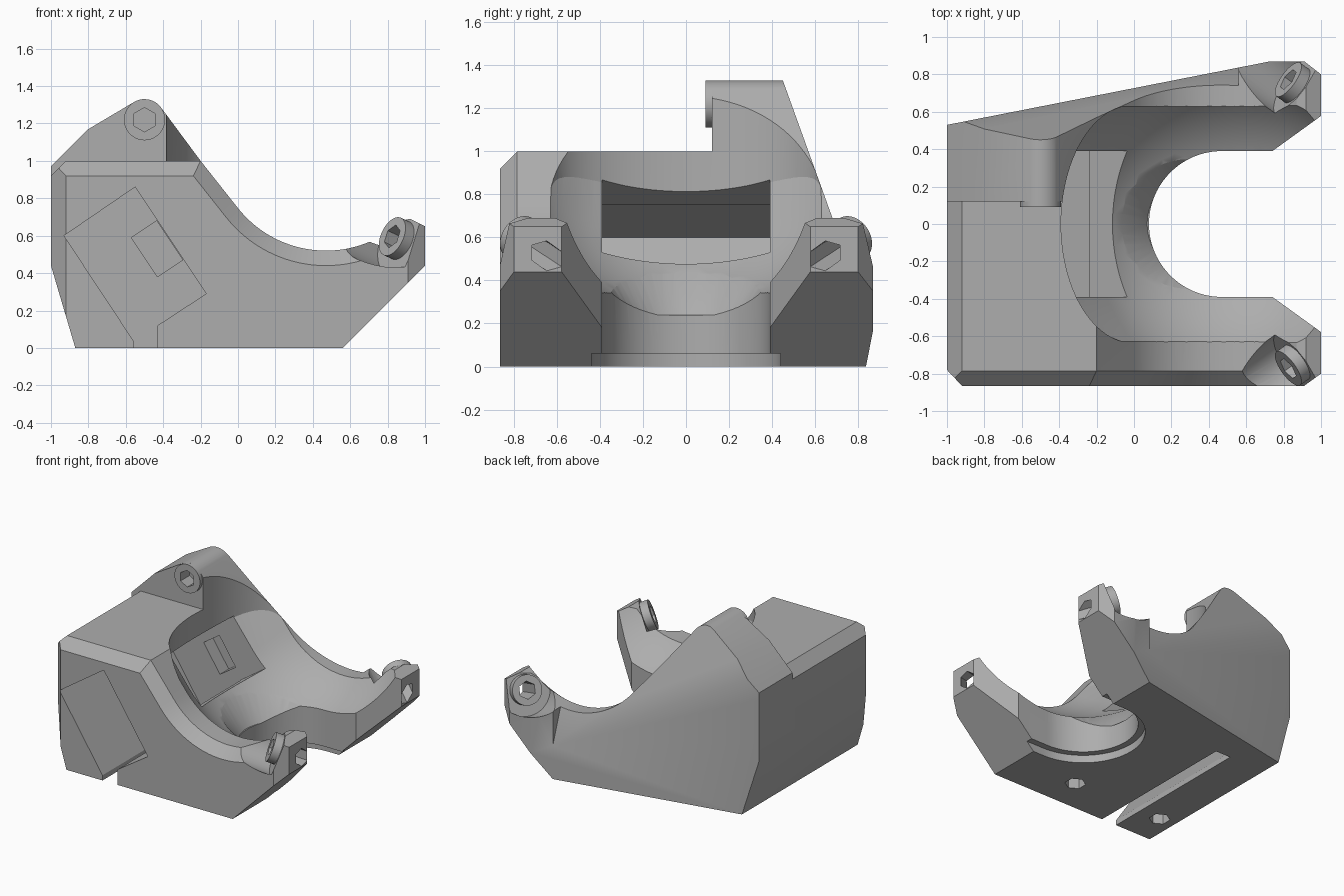
import bpy, bmesh
from math import sin, cos, radians, pi
from mathutils import Vector, Matrix

cube = bpy.data.objects.get("Cube")
if cube:
    bpy.data.objects.remove(cube)

grey = bpy.data.materials.new("plain grey")
grey.use_nodes = True
grey.diffuse_color = (0.42, 0.42, 0.42, 1)
grey.node_tree.nodes["Principled BSDF"].inputs["Base Color"].default_value = grey.diffuse_color


def finish(name, bm):
    bmesh.ops.recalc_face_normals(bm, faces=bm.faces)
    mesh = bpy.data.meshes.new(name)
    bm.to_mesh(mesh)
    bm.free()
    mesh.materials.append(grey)
    ob = bpy.data.objects.new(name, mesh)
    bpy.context.collection.objects.link(ob)
    return ob


def prism_mesh(points, lo, hi, axis):
    """Extrude a flat outline along one axis."""
    place = {'x': lambda u, v, t: (t, u, v),
             'y': lambda u, v, t: (u, t, v),
             'z': lambda u, v, t: (u, v, t)}[axis]
    bm = bmesh.new()
    a = [bm.verts.new(place(u, v, lo)) for u, v in points]
    b = [bm.verts.new(place(u, v, hi)) for u, v in points]
    n = len(points)
    bm.faces.new(a)
    bm.faces.new(b[::-1])
    for i in range(n):
        bm.faces.new((a[i], b[i], b[(i + 1) % n], a[(i + 1) % n]))
    bmesh.ops.recalc_face_normals(bm, faces=bm.faces)
    return bm


def prism(name, points, lo, hi, axis):
    return finish(name, prism_mesh(points, lo, hi, axis))


def rod(name, p, q, r1, r2=None, sides=48):
    """Cylinder or cone between two points."""
    p, q = Vector(p), Vector(q)
    m = Matrix.Translation((p + q) / 2) @ (q - p).to_track_quat('Z', 'Y').to_matrix().to_4x4()
    bm = bmesh.new()
    bmesh.ops.create_cone(bm, cap_ends=True, segments=sides, radius1=r1,
                          radius2=r1 if r2 is None else r2, depth=(q - p).length, matrix=m)
    return finish(name, bm)


def combine(target, tool, operation):
    mod = target.modifiers.new("combine", 'BOOLEAN')
    mod.operation, mod.solver, mod.object = operation, 'EXACT', tool
    bpy.context.view_layer.objects.active = target
    bpy.ops.object.modifier_apply(modifier=mod.name)
    bpy.data.objects.remove(tool)


def cut(target, tool):
    combine(target, tool, 'DIFFERENCE')


def arc(cx, cy, r, start, end, n):
    return [(cx + r * cos(radians(start + (end - start) * i / n)),
             cy + r * sin(radians(start + (end - start) * i / n))) for i in range(n + 1)]


# Main block: side profile with a curved saddle
CX, CZ = 0.47, 1.12
saddle = arc(CX, CZ, 0.6, -57, -142, 28)
profile = [(-.87, 0), (.56, 0), (1, .44), (1, .65), (.92, .69), (.87, .68)] + saddle + \
          [(-.2, 1), (-1, 1), (-1, .44)]
bm = prism_mesh(profile, -.865, .88, 'y')


def chamfered(e):
    c = [v.co for v in e.verts]
    front_rim = all(v.y < -.8 and v.z > .5 and v.x < .86 for v in c)
    left_rim = all(v.x < -.99 and v.z > .99 for v in c)
    return left_rim or front_rim


bmesh.ops.bevel(bm, geom=[e for e in bm.edges if chamfered(e)], offset=.08,
                offset_type='OFFSET', segments=1, affect='EDGES', profile=.5)
body = finish("clamp_body", bm)

# Tall back wall with rounded screw corner
wall = [(-1, .6), (-1, .97), (-.8, 1.17)] + arc(-.5, 1.22, .11, 120, 37, 10) + [(-.2, 1), (-.3, .7)]
combine(body, prism("back_wall", wall, .12, .88, 'y'), 'UNION')

# Slanted upper back
cut(body, prism("back_slant", [(.425, 1.4), (.93, 0), (1.3, 0), (1.3, 1.4)], -1.2, .56, 'x'))

# Plan outline: slanted back and clipped corners
plan = [(-1, -.78), (-.92, -.865), (.91, -.865), (1, -.8), (1, .8), (.91, .87), (.73, .87), (-1, .53)]
combine(body, prism("plan_outline", plan, -.2, 1.6, 'z'), 'INTERSECT')

# Bore: tilted capsule trimmed by an upright rounded channel
bm = bmesh.new()
bmesh.ops.create_uvsphere(bm, u_segments=96, v_segments=48, radius=.87)
for v in bm.verts:
    if v.co.z > .001:
        v.co.z += 1.6
tilt = Vector((-.61, 0, .79)).to_track_quat('Z', 'Y').to_matrix().to_4x4()
bm.transform(Matrix.Translation((CX, 0, CZ)) @ tilt)
bore = finish("bore", bm)
oval = [(.39 * u, .637 * v) for u, v in arc(0, 0, 1, 90, 270, 48)]
combine(bore, prism("channel", oval + [(1.4, -.637), (1.4, .637)], -.3, 1.9, 'z'), 'INTERSECT')
cut(body, bore)

# Horseshoe opening, its bevelled inner lip and the step underneath
slot = arc(.47, 0, .39, 90, 270, 40) + [(.74, -.39), (1.1, -.65), (1.1, .65), (.74, .39)]
cut(body, prism("slot", slot, -.2, 1.5, 'z'))
cut(body, rod("lip", (.35, 0, .24), (.35, 0, .44), .28, .42))
step = arc(.47, 0, .44, 90, 270, 40) + [(1.1, -.44), (1.1, .44)]
cut(body, prism("step", step, -.2, .06, 'z'))

# Side pocket with bottom wire slot, window to the bore, end recess
pocket = [(-.93, .6), (-.55, .86), (-.17, .29), (-.43, .12), (-.43, -.1), (-.56, -.1), (-.56, .04)]
cut(body, prism("pocket", pocket, -1, .392, 'y'))
cut(body, prism("window", [(-.53, .72), (-.2, .94), (.02, .57), (-.27, .37)], -.39, .39, 'y'))
cut(body, prism("recess", [(-.57, .59), (-.435, .68), (-.295, .47), (-.43, .38)], .3, .5, 'y'))

# Arm screws: driver clearance, head and hex hole on both arms
for side in (-1, 1):
    seat = Vector((.87, side * .74, .575))
    axis = Vector((.77, -side * .55, -.36)).normalized()
    cut(body, rod("clearance", seat, seat - axis * .8, .19))
    combine(body, rod("head", seat + axis * .03, seat - axis * .06, .11), 'UNION')
    cut(body, rod("hex_hole", seat - axis * .3, seat + axis * .5, .065, sides=6))

# Back wall screw boss and socket
combine(body, rod("boss", (-.5, .09, 1.22), (-.5, .4, 1.22), .11), 'UNION')
cut(body, rod("socket", (-.5, 0, 1.22), (-.5, .2, 1.22), .065, sides=6))

# Hex holes underneath
for x in (.04, -.74):
    cut(body, rod("under_hole", (x, -.6, -.1), (x, -.6, .2), .075, sides=6))

# One material slot and smooth curved faces
body.data.materials.clear()
body.data.materials.append(grey)
for p in body.data.polygons:
    p.material_index = 0
bpy.ops.object.select_all(action='DESELECT')
body.select_set(True)
bpy.context.view_layer.objects.active = body
bpy.ops.object.shade_smooth_by_angle(angle=radians(25))
